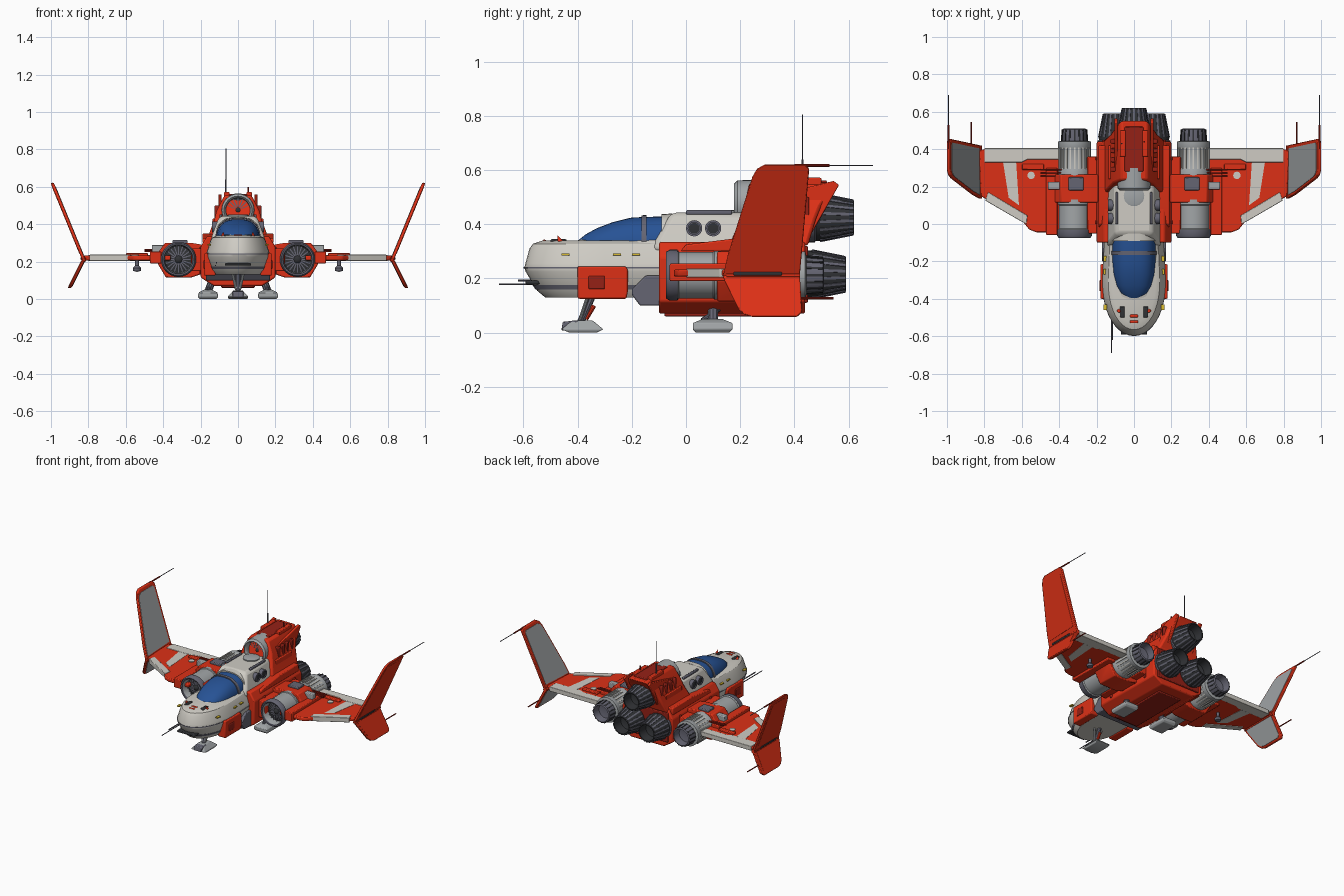
import bpy, bmesh, math
from mathutils import Vector, Matrix

if "Cube" in bpy.data.objects:
    bpy.data.objects.remove(bpy.data.objects["Cube"])

def mat(name, c):
    m = bpy.data.materials.new(name)
    m.diffuse_color = (*c, 1)
    m.use_nodes = True
    m.node_tree.nodes["Principled BSDF"].inputs["Base Color"].default_value = m.diffuse_color
    return m

RED = mat("red_paint", (.72, .03, .008))
DRED = mat("dark_red", (.30, .015, .008))
WHITE = mat("off_white", (.62, .60, .55))
GREY = mat("light_grey", (.36, .38, .39))
STEEL = mat("steel", (.13, .13, .17))
DARK = mat("charcoal", (.03, .032, .036))
BLUE = mat("canopy_glass", (.02, .085, .30))
YEL = mat("yellow", (.7, .5, .03))

def finish(name, bm, m, mirror=False, bevel=0):
    bmesh.ops.remove_doubles(bm, verts=bm.verts, dist=1e-5)
    bmesh.ops.recalc_face_normals(bm, faces=bm.faces)
    me = bpy.data.meshes.new(name)
    bm.to_mesh(me)
    bm.free()
    ob = bpy.data.objects.new(name, me)
    bpy.context.collection.objects.link(ob)
    me.materials.append(m)
    if bevel:
        b = ob.modifiers.new("bevel", 'BEVEL')
        b.width, b.segments, b.limit_method = bevel, 2, 'ANGLE'
    if mirror:
        ob.modifiers.new("mirror", 'MIRROR')
    return ob

def loft(name, rings, m, mirror=False, bevel=0, bm=None):
    """Skin a stack of equal-length point rings and cap both ends."""
    bm = bm or bmesh.new()
    vs = [[bm.verts.new(p) for p in r] for r in rings]
    n = len(vs[0])
    for a, b in zip(vs, vs[1:]):
        for i in range(n):
            bm.faces.new((a[i], a[(i + 1) % n], b[(i + 1) % n], b[i]))
    bm.faces.new(vs[0])
    bm.faces.new(vs[-1])
    return finish(name, bm, m, mirror, bevel)

def levels(name, lv, m, mirror=False, bevel=.008):
    """Stack of rectangles (x0, x1, y0, y1, z)."""
    return loft(name, [[(a, c, z), (b, c, z), (b, d, z), (a, d, z)] for a, b, c, d, z in lv], m, mirror, bevel)

def box(name, x0, x1, y0, y1, z0, z1, m, mirror=False, bevel=.005):
    return levels(name, [(x0, x1, y0, y1, z0), (x0, x1, y0, y1, z1)], m, mirror, bevel)

def prism(name, pts, axis, lo, hi, m, mirror=False, bevel=0):
    f = {'x': lambda p, t: (t, *p), 'y': lambda p, t: (p[0], t, p[1]), 'z': lambda p, t: (*p, t)}[axis]
    return loft(name, [[f(p, t) for p in pts] for t in (lo, hi)], m, mirror, bevel)

def lathe(name, prof, x, z, m, mirror=False, seg=32, axis='y', off=0):
    """Revolve (radius, y) about a fore-aft axis, or about x / z with an offset."""
    bm = bmesh.new()
    rings = []
    for r, t in prof:
        ring = []
        for i in range(seg):
            a = 2 * math.pi * i / seg
            u, v = max(r, 2e-6) * math.cos(a), max(r, 2e-6) * math.sin(a)
            p = {'y': (x + u, t, z + v), 'x': (t, off + u, z + v), 'z': (x + u, off + v, t)}[axis]
            ring.append(bm.verts.new(p))
        rings.append(ring)
    for a, b in zip(rings, rings[1:]):
        for i in range(seg):
            bm.faces.new((a[i], a[(i + 1) % seg], b[(i + 1) % seg], b[i]))
    return finish(name, bm, m, mirror)

def radial(name, n, x, z, a, b, w, h, m, mirror=False):
    """n bars around a fore-aft axis, each from (radius, y) a to b."""
    bm = bmesh.new()
    for k in range(n):
        R = Matrix.Rotation(2 * math.pi * k / n, 4, 'Y')
        vs = [bm.verts.new(R @ Vector((s * w, y, r + d)) + Vector((x, 0, z)))
              for r, y in (a, b) for s, d in ((-1, -h), (1, -h), (1, h), (-1, h))]
        for f in ((0, 1, 2, 3), (4, 5, 6, 7), (0, 1, 5, 4), (1, 2, 6, 5), (2, 3, 7, 6), (3, 0, 4, 7)):
            bm.faces.new([vs[i] for i in f])
    return finish(name, bm, m, mirror)

def rod(name, p, q, r, m, mirror=False, r2=None):
    p, q = Vector(p), Vector(q)
    bm = bmesh.new()
    bmesh.ops.create_cone(bm, cap_ends=True, segments=10, radius1=r, radius2=r if r2 is None else r2, depth=(q - p).length)
    M = Matrix.Translation((p + q) / 2) @ (q - p).to_track_quat('Z', 'Y').to_matrix().to_4x4()
    bm.transform(M)
    return finish(name, bm, m, mirror)

# nose hull: rounded plan outlines stacked in height
def plan(w, tip, z, back=.2, yc=-.3):
    arc = [math.pi * i / 20 for i in range(21)]
    return [(w * math.cos(a), yc - (yc - tip) * math.sin(a) ** .9, z) for a in arc] + [(-w * .85, back, z), (w * .85, back, z)]

loft("nose_hull", [plan(*p) for p in ((.125, -.52, .13), (.145, -.55, .155), (.168, -.592, .225), (.17, -.597, .24),
     (.166, -.593, .255), (.148, -.578, .31), (.138, -.565, .328), (.115, -.53, .34))], WHITE)
loft("nose_seam", [plan(.1705, -.599, .237), plan(.1705, -.599, .243)], STEEL)
loft("nose_lower_band", [plan(.148, -.556, .16), plan(.154, -.566, .175)], STEEL)
box("nose_slot", -.07, .07, -.592, -.54, .178, .192, DARK)
box("nose_marker", -.022, .022, -.50, -.485, .335, .345, RED)
box("nose_marker_rear", -.022, .022, -.53, -.515, .33, .343, RED)
box("nose_vent", .05, .075, -.50, -.44, .33, .345, DARK, True)
rod("nose_horn", (.08, -.46, .325), (.08, -.475, .36), .016, RED, True, 0)
prism("cheek_panel", [(-.40, .125), (-.22, .125), (-.215, .15), (-.215, .235), (-.225, .245), (-.40, .245)], 'x', .12, .18, RED, True, .006)
box("cheek_hatch", .17, .184, -.36, -.30, .16, .21, DRED, True)
prism("hull_step", [(-.20, .14), (-.17, .10), (-.08, .10), (-.08, .21), (-.15, .21), (-.2, .16)], 'x', .0, .172, STEEL, True, .005)
for k, y in enumerate((-.46, -.27, -.2)):
    box(f"side_mark_{k}", .145, .163, y, y + .03, .285, .293, YEL, True, .001)

# canopy and its frame
def arch(y, w, zt, zb=.315, e=.75):
    return [(w * math.copysign(abs(math.cos(a)) ** e, math.cos(a)), y, zb + (zt - zb) * math.sin(a) ** .9)
            for a in [math.pi * i / 18 for i in range(19)]]

loft("canopy_sill", [arch(-.41, .07, .338), arch(-.385, .10, .345), arch(-.3, .127, .35), arch(-.05, .134, .365)], WHITE)
loft("canopy", [arch(-.395, .045, .343), arch(-.37, .075, .363), arch(-.33, .095, .385), arch(-.27, .11, .408),
     arch(-.2, .116, .425), arch(-.06, .118, .43)], BLUE)
loft("canopy_hoop", [arch(-.165, .121, .433), arch(-.145, .122, .434)], STEEL)
loft("cabin_hoop", [arch(-.09, .125, .437), arch(-.05, .126, .44)], WHITE)

# cabin behind the canopy with portholes
levels("cabin", [(-.15, .15, -.13, .24, .30), (-.137, .137, -.11, .24, .345), (-.10, .10, -.055, .24, .443)], WHITE, bevel=.02)
for k, y in enumerate((.03, .10)):
    lathe(f"porthole_rim_{k}", [(0, .09), (.03, .09), (.03, .139), (.022, .139), (.022, .132), (0, .132)], 0, .385, STEEL, True, 20, 'x', y)
    lathe(f"porthole_glass_{k}", [(0, .12), (.02, .12), (.02, .135), (0, .137)], 0, .385, DARK, True, 20, 'x', y)
box("cabin_roof_rail", .085, .1, 0, .17, .435, .452, STEEL, True)
lathe("roof_hatch", [(0, .44), (.055, .44), (.055, .45), (.045, .453), (0, .453)], 0, 0, GREY, seg=24, axis='z', off=.15)

# main body
prism("main_body", [(-.13, .07), (.13, .07), (.2, .115), (.2, .28), (.165, .335), (-.165, .335), (-.2, .28), (-.2, .115)],
      'y', -.1, .44, RED, bevel=.008)
box("belly_keel", -.09, .09, -.08, .36, .06, .09, DRED)
box("body_rear_plate", -.17, .17, .42, .45, .11, .32, DRED)
prism("body_shoulder", [(-.02, .30), (.0, .325), (.2, .35), (.42, .35), (.42, .3)], 'x', .1, .19, RED, True, .006)
for k, y in enumerate((0, .12, .24, .34)):
    box(f"body_side_rib_{k}", .19, .207, y, y + .02, .13, .28, DRED, True)

# tail tower and dorsal intake
levels("tail_tower", [(-.165, .165, .16, .45, .32), (-.128, .128, .20, .48, .42), (-.115, .115, .215, .50, .47), (-.072, .072, .235, .555, .555)], RED, bevel=.012)
prism("tail_flange", [(.3, .40), (.46, .36), (.565, .545), (.545, .56), (.3, .5)], 'x', .088, .105, RED, True, .004)
box("tower_top_panel", -.05, .05, .28, .52, .55, .562, DRED)
for k in range(4):
    box(f"tower_louver_{k}", .06, .125, .28 + k * .05, .305 + k * .05, .43, .50, DRED, True)
box("tower_side_block", .1, .137, .24, .42, .385, .43, RED, True)
box("tower_roof_block", .045, .075, .36, .5, .54, .572, RED, True)
lathe("dorsal_intake", [(.062, .26), (.066, .19), (.075, .178), (.087, .19), (.09, .30), (.0, .30)], 0, .475, GREY)
lathe("dorsal_intake_core", [(0, .2), (.02, .225), (.067, .23), (.067, .27), (0, .27)], 0, .475, DARK)
radial("dorsal_fan", 16, 0, .475, (.022, .218), (.06, .222), .003, .004, STEEL)

# rear engines
def nozzle(name, x, z, y, s, mirror):
    lathe(name + "_collar", [(0, y - .04), (.09 * s, y - .04), (.094 * s, y), (.094 * s, y + .02), (.08 * s, y + .03), (0, y + .03)], x, z, STEEL, mirror)
    lathe(name + "_bell", [(.086 * s, y), (.09 * s, y + .05), (.064 * s, y + .165), (.057 * s, y + .165), (.05 * s, y + .1), (0, y + .08)], x, z, DARK, mirror, 24)
    radial(name + "_petals", 18, x, z, (.09 * s, y + .04), (.065 * s, y + .163), .005, .003, STEEL, mirror)

nozzle("lower_engine", .1, .215, .425, 1, True)
nozzle("upper_engine", 0, .425, .455, .98, False)

# side nacelles
X, Z = .318, .212
lathe("nacelle_front", [(.07, .02), (.074, -.055), (.08, -.07), (.09, -.06), (.092, -.03), (.086, -.025), (.086, .1), (.09, .105), (.09, .13), (0, .13)], X, Z, GREY, True)
lathe("nacelle_lip", [(.075, -.05), (.078, -.072), (.086, -.074), (.094, -.06), (.094, -.032), (.085, -.03)], X, Z, STEEL, True)
lathe("nacelle_fan_hub", [(0, -.045), (.022, -.02), (.074, -.01), (.074, .02), (0, .02)], X, Z, DARK, True)
radial("nacelle_fan", 20, X, Z, (.024, -.022), (.072, -.018), .003, .005, STEEL, True)
lathe("nacelle_rear", [(0, .25), (.088, .25), (.088, .29), (.083, .3), (.083, .40), (.088, .41), (.088, .44), (.07, .445), (0, .445)], X, Z, GREY, True)
radial("nacelle_ribs", 24, X, Z, (.084, .295), (.084, .41), .004, .004, WHITE, True)
lathe("nacelle_nozzle", [(.07, .43), (.07, .46), (.066, .505), (.058, .51), (.05, .46), (0, .45)], X, Z, STEEL, True, 24)
radial("nacelle_nozzle_ribs", 16, X, Z, (.07, .445), (.066, .505), .004, .003, DARK, True)
prism("nacelle_saddle", [(.19, .135), (.25, .115), (.385, .115), (.43, .19), (.43, .245), (.39, .30), (.25, .30), (.19, .29)], 'y', .115, .265, RED, True, .006)
box("nacelle_inner_mount", .18, .25, -.05, .36, .15, .27, RED, True)
box("nacelle_clamp", .35, .46, .185, .225, .235, .29, GREY, True)
box("nacelle_top_latch", .27, .35, .18, .25, .295, .315, STEEL, True)
for k in range(3):
    box(f"nacelle_pipe_{k}", .24, .50, .255 + k * .016, .263 + k * .016, .25 + .004 * k, .258 + .004 * k, DRED, True, .001)

# wings with painted panels
prism("wing", [(.36, -.045), (.52, -.045), (.56, -.03), (.60, .02), (.82, .15), (.83, .39), (.8, .40), (.36, .40)], 'z', .207, .233, RED, True, .006)
prism("wing_trailing_flap", [(.38, .405), (.80, .405), (.80, .33), (.60, .33), (.57, .345), (.38, .345)], 'z', .204, .236, WHITE, True, .003)
prism("wing_leading_slat", [(.575, -.0), (.60, .012), (.795, .125), (.78, .17), (.57, .045)], 'z', .203, .237, WHITE, True, .003)
prism("wing_stripe", [(.63, .33), (.70, .33), (.67, .14), (.615, .10)], 'z', .2055, .2345, WHITE, True)
box("wing_root_block", .41, .47, -.06, .30, .19, .255, RED, True)
box("wing_hinge", .48, .60, .29, .32, .225, .245, RED, True)
lathe("wing_port", [(0, .23), (.02, .23), (.02, .238), (0, .238)], .55, 0, WHITE, True, 16, 'z', .26)
lathe("wing_pod", [(0, .145), (.02, .15), (.022, .165), (.01, .178), (.01, .21), (0, .21)], .54, 0, STEEL, True, 16, 'z', .2)

# wingtip fins in slanted planes
def fin(name, pts, slope, a, b, m, shrink=1, bevel=.004):
    cy, cz = (sum(p[i] for p in pts) / len(pts) for i in (0, 1))
    pts = [(cy + (y - cy) * shrink, cz + (z - cz) * shrink) for y, z in pts]
    loft(name, [[(.825 + (z - .21) * slope + t, y, z) for y, z in pts] for t in (a, b)], m, True, bevel)

up = [(.135, .2), (.155, .29), (.245, .575), (.262, .605), (.29, .62), (.44, .62), (.455, .605), (.42, .21)]
dn = [(.135, .22), (.142, .19), (.195, .085), (.215, .067), (.245, .058), (.41, .058), (.428, .075), (.42, .22)]
for nm, pts, s in (("upper_fin", up, .41), ("lower_fin", dn, -.50)):
    fin(nm, pts, s, -.009, .009, RED)
    fin(nm + "_inner_panel", pts, s, -.0115, -.008, GREY, .87, 0)
    fin(nm + "_outer_panel", pts, s, .008, .0105, RED, .84, 0)
rod("fin_joint", (.825, .15, .212), (.825, .42, .212), .014, RED, True)
box("fin_slot", .825, .842, .175, .355, .21, .225, DARK, True)
rod("fin_tip_antenna", (.992, .44, .617), (.992, .69, .617), .0025, STEEL, True)
rod("fin_tip_sheath", (.992, .40, .617), (.992, .53, .617), .005, DRED, True)
rod("lower_fin_antenna", (.87, .32, .127), (.87, .545, .127), .004, DRED, True)

# antennas
rod("dorsal_antenna", (-.065, .43, .54), (-.065, .43, .805), .0025, STEEL)
rod("dorsal_antenna_base", (-.065, .43, .54), (-.065, .43, .64), .004, STEEL)
rod("dorsal_stub", (.055, .44, .54), (.055, .44, .60), .005, DRED)
rod("nose_probe", (-.12, -.48, .178), (-.12, -.69, .178), .003, STEEL)
rod("nose_probe_upper", (-.115, -.48, .193), (-.115, -.62, .193), .004, STEEL)

# landing skids
levels("front_skid", [(-.05, .05, -.43, -.33, 0), (-.055, .055, -.46, -.305, .012), (-.025, .025, -.42, -.345, .045)], GREY, bevel=.004)
prism("front_skid_toe", [(-.46, .008), (-.40, .012), (-.40, .045), (-.455, .04)], 'x', -.03, .03, STEEL, bevel=.004)
rod("front_strut", (0, -.39, .035), (0, -.345, .14), .014, STEEL)
rod("front_strut_link", (0, -.37, .05), (0, -.34, .10), .009, RED)
rod("front_strut_brace", (.03, -.36, .14), (.01, -.39, .05), .007, GREY, True)
levels("rear_skid", [(.115, .205, .035, .16, 0), (.105, .215, .025, .172, .012), (.11, .21, .025, .172, .035), (.14, .18, .06, .135, .05)], GREY, True, .004)
rod("rear_strut", (.16, .1, .04), (.13, .1, .12), .02, STEEL, True)
rod("rear_strut_brace", (.16, .06, .045), (.14, .14, .1), .009, STEEL, True)

bpy.ops.object.select_all(action='SELECT')
bpy.context.view_layer.objects.active = bpy.context.selected_objects[0]
bpy.ops.object.shade_smooth_by_angle(angle=math.radians(32))
